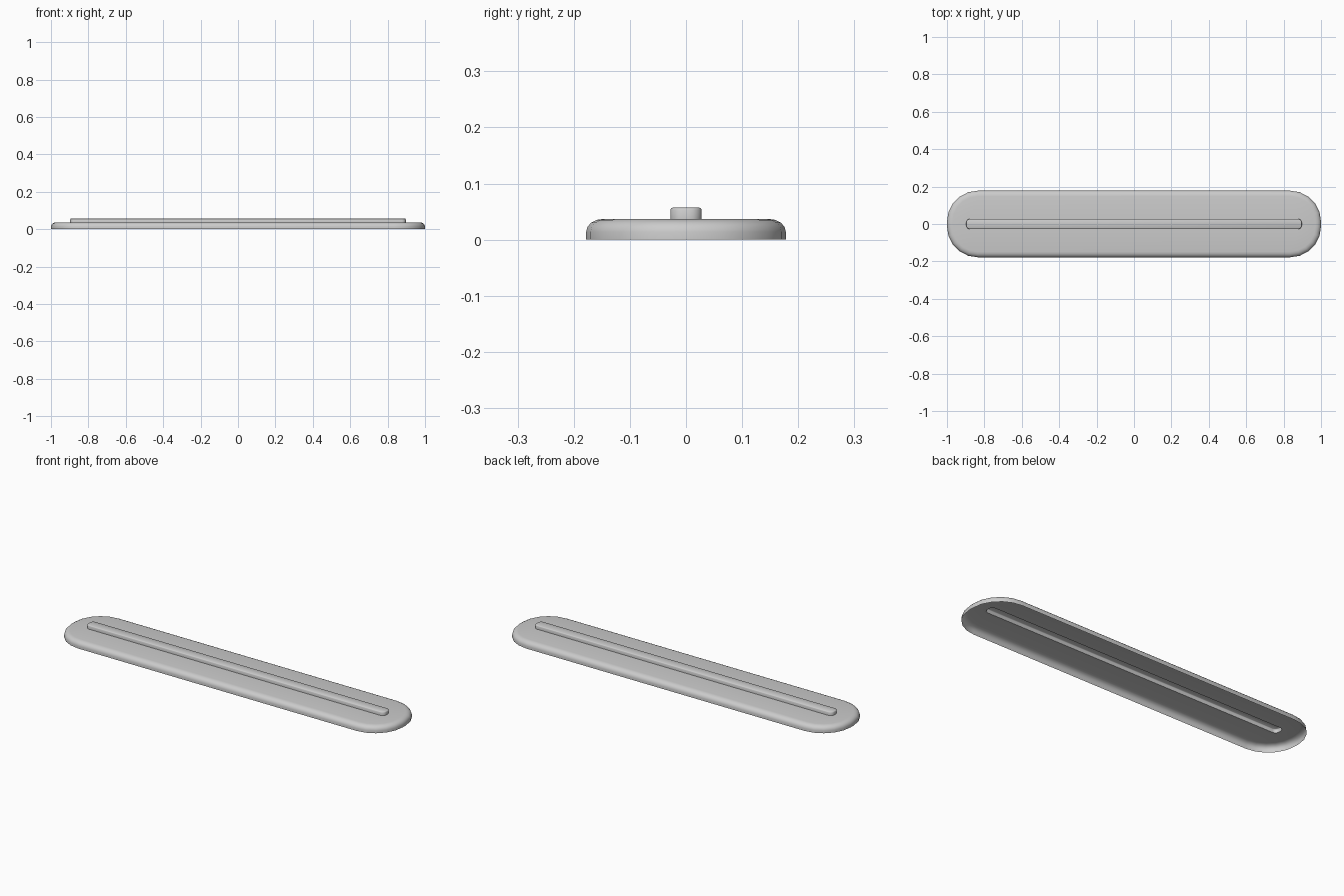
import bpy, bmesh, math

if "Cube" in bpy.data.objects:
    bpy.data.objects.remove(bpy.data.objects["Cube"])


def rounded_ring(bm, hx, hy, r, z, seg=5):
    """Ring of vertices around a rounded rectangle."""
    ring = []
    for i, (sx, sy) in enumerate([(1, 1), (-1, 1), (-1, -1), (1, -1)]):
        for k in range(seg + 1):
            a = math.radians(90 * (i + k / seg))
            ring.append(bm.verts.new((sx * (hx - r) + r * math.cos(a),
                                      sy * (hy - r) + r * math.sin(a), z)))
    return ring


bm = bmesh.new()
rings = []

# Plate wall and soft upper edge: open underneath, single skin
rings.append(rounded_ring(bm, 1.0, 0.178, 0.165, 0.0))
for k in range(5):
    a = math.radians(90 * k / 4)
    d = 0.03 * (1 - math.cos(a))
    rings.append(rounded_ring(bm, 1.0 - d, 0.178 - d, 0.165 - d,
                              0.014 + 0.023 * math.sin(a)))

# Raised centre rib, embossed out of the same skin
for d, z in [(0, 0.037), (0, 0.053), (0.0015, 0.0555), (0.004, 0.057)]:
    rings.append(rounded_ring(bm, 0.897 - d, 0.028 - d, 0.022 - d, z))

for lower, upper in zip(rings, rings[1:]):
    n = len(lower)
    for i in range(n):
        j = (i + 1) % n
        bm.faces.new((lower[i], lower[j], upper[j], upper[i]))
bm.faces.new(rings[-1])

mesh = bpy.data.meshes.new("ribbed_plate")
bm.to_mesh(mesh)
bm.free()
plate = bpy.data.objects.new("ribbed_plate", mesh)
bpy.context.collection.objects.link(plate)
bpy.context.view_layer.objects.active = plate
plate.select_set(True)
bpy.ops.object.shade_smooth_by_angle(angle=math.radians(40))
